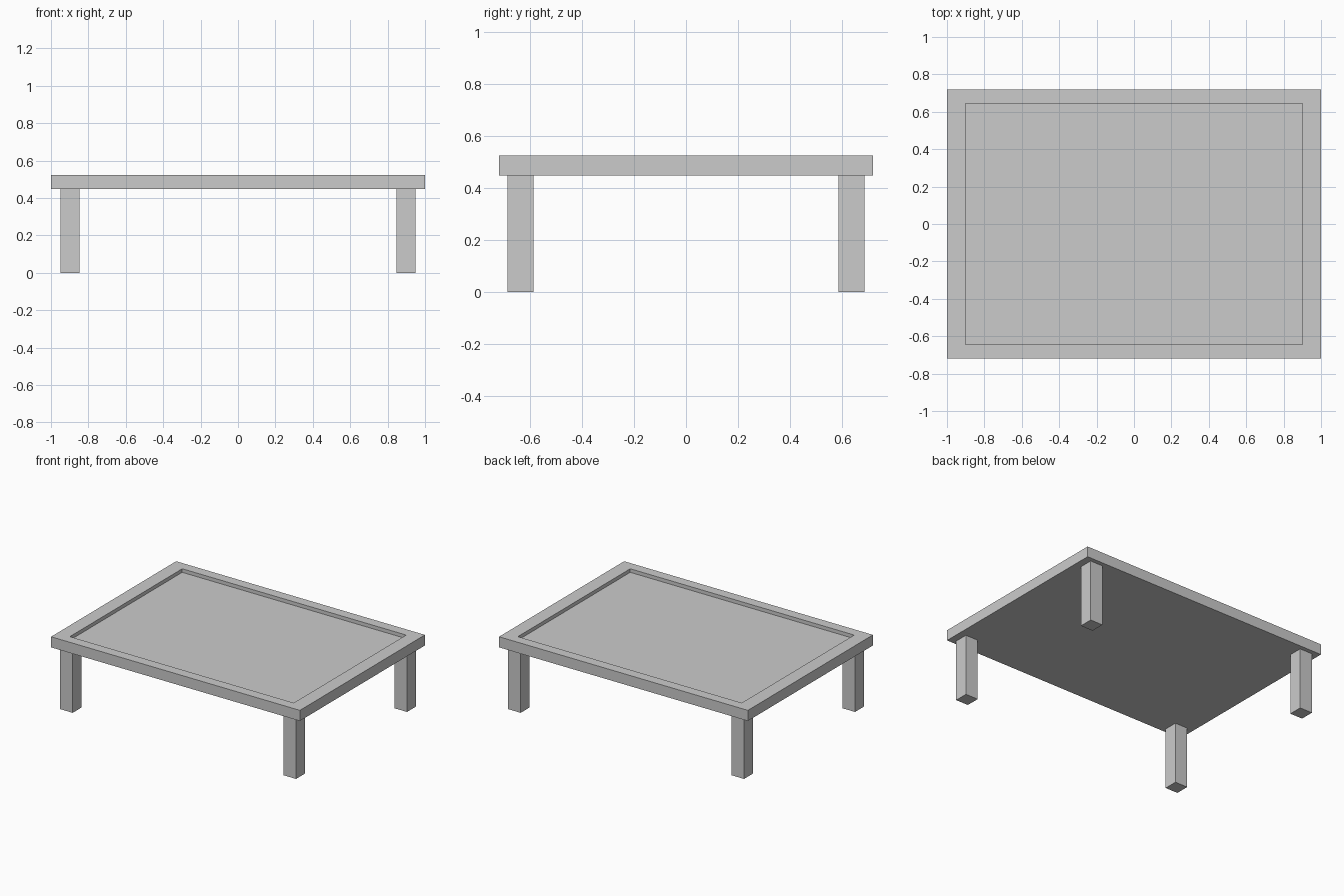
import bpy, bmesh

if "Cube" in bpy.data.objects:
    bpy.data.objects.remove(bpy.data.objects["Cube"])


def finish(bm, name):
    bmesh.ops.recalc_face_normals(bm, faces=bm.faces)
    mesh = bpy.data.meshes.new(name)
    bm.to_mesh(mesh)
    bm.free()
    obj = bpy.data.objects.new(name, mesh)
    bpy.context.collection.objects.link(obj)
    return obj


def box(size, center):
    bm = bmesh.new()
    bmesh.ops.create_cube(bm, size=1)
    bmesh.ops.scale(bm, vec=size, verts=bm.verts)
    bmesh.ops.translate(bm, vec=center, verts=bm.verts)
    return bm


HALF_X, HALF_Y = 1.0, 0.718
TOP_Z, UNDER_Z = 0.524, 0.447
RECESS_X, RECESS_Y, RECESS_DEPTH = 0.9, 0.645, 0.026
LEG = 0.1

# Table top: slab with a shallow tray recess and raised rim
bm = box((2 * HALF_X, 2 * HALF_Y, TOP_Z - UNDER_Z), (0, 0, (TOP_Z + UNDER_Z) / 2))
bm.normal_update()
top = max(bm.faces, key=lambda f: f.calc_center_median().z)
bmesh.ops.inset_region(bm, faces=[top], thickness=0.08)
for v in top.verts:
    v.co.x = RECESS_X if v.co.x > 0 else -RECESS_X
    v.co.y = RECESS_Y if v.co.y > 0 else -RECESS_Y
floor = bmesh.ops.extrude_discrete_faces(bm, faces=[top])["faces"][0]
for v in floor.verts:
    v.co.z -= RECESS_DEPTH
finish(bm, "table_top")

# Four square legs
for x, side in ((-0.898, "left"), (0.898, "right")):
    for y, end in ((-0.637, "front"), (0.637, "back")):
        finish(box((LEG, LEG, UNDER_Z), (x, y, UNDER_Z / 2)), f"{end}_{side}_leg")
